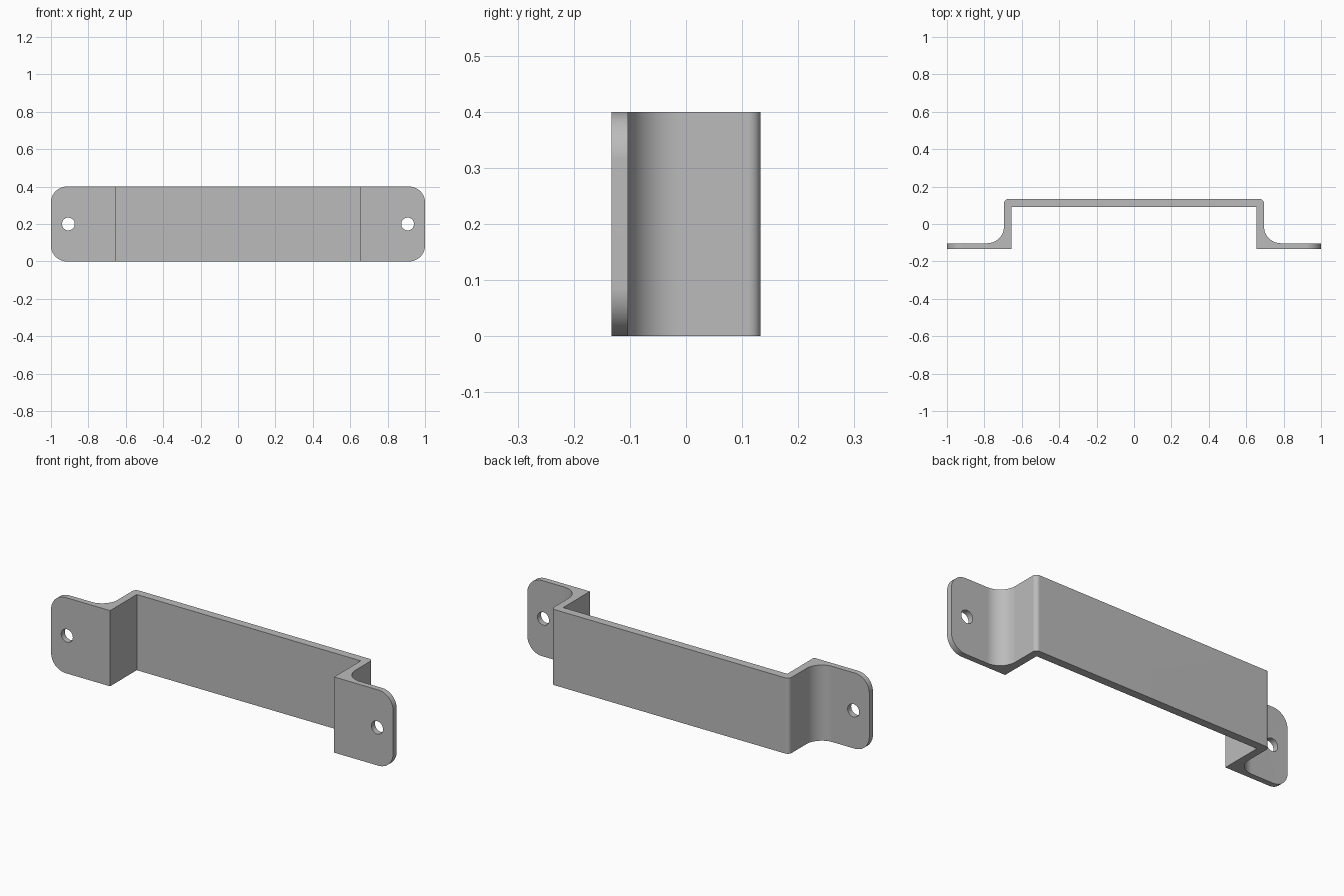
import bpy, bmesh, math

if "Cube" in bpy.data.objects:
    bpy.data.objects.remove(bpy.data.objects["Cube"])

HEIGHT = 0.4
HALF_DEPTH = 0.133


def arc(cx, cy, r, start, end, steps):
    """Points along an arc, angles in degrees."""
    pts = []
    for i in range(steps + 1):
        a = math.radians(start + (end - start) * i / steps)
        pts.append((cx + r * math.cos(a), cy + r * math.sin(a)))
    return pts


def prism(name, points, direction):
    """Extrude a closed outline of 3D points along a direction."""
    bm = bmesh.new()
    face = bm.faces.new([bm.verts.new(p) for p in points])
    new = bmesh.ops.extrude_face_region(bm, geom=[face])["geom"]
    bmesh.ops.translate(bm, vec=direction,
                        verts=[v for v in new if isinstance(v, bmesh.types.BMVert)])
    bmesh.ops.recalc_face_normals(bm, faces=bm.faces[:])
    mesh = bpy.data.meshes.new(name)
    bm.to_mesh(mesh)
    bm.free()
    obj = bpy.data.objects.new(name, mesh)
    bpy.context.collection.objects.link(obj)
    return obj


def cut(target, cutter, operation):
    """Apply a boolean and remove the cutter."""
    cutter.hide_render = True
    mod = target.modifiers.new("cut", "BOOLEAN")
    mod.operation = operation
    mod.solver = "EXACT"
    mod.object = cutter
    bpy.context.view_layer.objects.active = target
    bpy.ops.object.modifier_apply(modifier=mod.name)
    bpy.data.objects.remove(cutter)


# Hat-shaped strip: right half of the profile, then mirrored
half = [(0.655, 0.09), (0.655, -HALF_DEPTH), (1.0, -HALF_DEPTH), (1.0, -0.103)]
half += arc(0.785, -0.013, 0.09, 270, 180, 14)      # fillet into the tab
half += arc(0.673, 0.111, 0.022, 0, 90, 8)          # rounded outer bend
profile = half + [(-x, y) for x, y in reversed(half)]
bracket = prism("bracket", [(x, y, 0) for x, y in profile], (0, 0, HEIGHT))

# Rounded tab corners
r = 0.085
outline = []
for cx, cz, start in ((1 - r, HEIGHT - r, 0), (r - 1, HEIGHT - r, 90),
                      (r - 1, r, 180), (1 - r, r, 270)):
    outline += arc(cx, cz, r, start, start + 90, 12)
cut(bracket, prism("corner_cutter", [(x, -0.3, z) for x, z in outline], (0, 0.6, 0)),
    "INTERSECT")

# Screw holes
for side in (-1, 1):
    ring = arc(side * 0.907, HEIGHT / 2, 0.034, 0, 360, 32)[:-1]
    cut(bracket, prism("hole_cutter", [(x, -0.3, z) for x, z in ring], (0, 0.6, 0)),
        "DIFFERENCE")

# Colour and shading
grey = bpy.data.materials.new("grey metal")
grey.diffuse_color = (0.5, 0.5, 0.5, 1)
grey.use_nodes = True
grey.node_tree.nodes["Principled BSDF"].inputs["Base Color"].default_value = grey.diffuse_color
bracket.data.materials.clear()
bracket.data.materials.append(grey)
bpy.ops.object.select_all(action="DESELECT")
bracket.select_set(True)
bpy.context.view_layer.objects.active = bracket
bpy.ops.object.shade_smooth_by_angle(angle=math.radians(30))
weighted = bracket.modifiers.new("weighted_normals", "WEIGHTED_NORMAL")
weighted.keep_sharp = True
